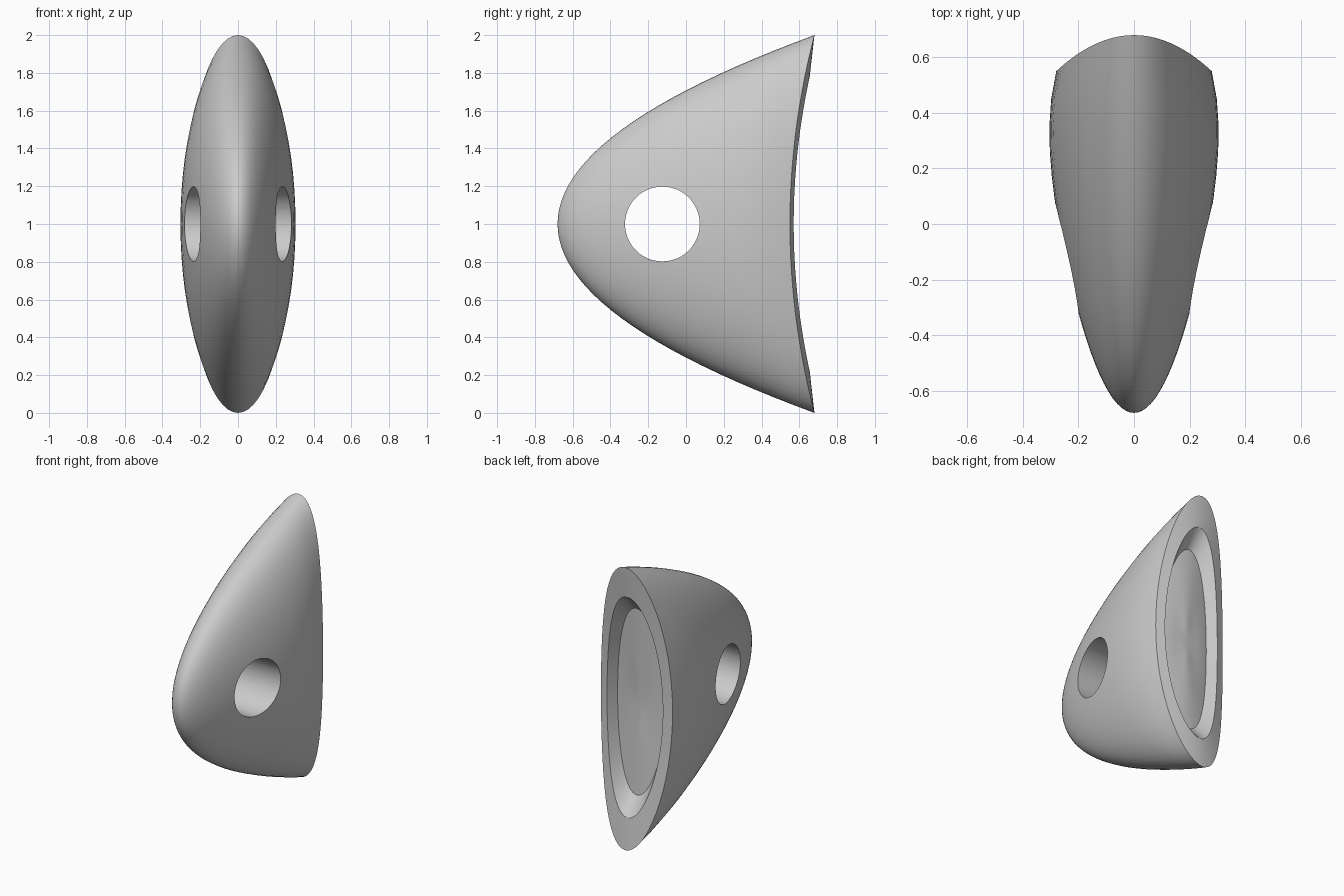
import bpy, bmesh
from math import sin, cos, pi

if "Cube" in bpy.data.objects:
    bpy.data.objects.remove(bpy.data.objects["Cube"])

SEG, RINGS = 64, 24
bm = bmesh.new()


def ring(w, h, y_side, y_tip):
    """Saddle-bent ellipse: the sides lie at y_side, top and bottom at y_tip."""
    out = []
    for i in range(SEG):
        a = 2 * pi * i / SEG
        y = y_side + (y_tip - y_side) * sin(a) ** 2
        out.append(bm.verts.new((w * cos(a), y, 1 + h * sin(a))))
    return out


def bridge(a, b):
    for i in range(SEG):
        j = (i + 1) % SEG
        bm.faces.new((a[i], a[j], b[j], b[i]))


def cap(loop, y):
    tip = bm.verts.new((0, y, 1))
    for i in range(SEG):
        bm.faces.new((tip, loop[i], loop[(i + 1) % SEG]))


# Outer shell: parabolic in side view, slightly pinched towards the rim
loops = []
for k in range(1, RINGS + 1):
    u = k / RINGS
    loops.append(ring(0.37 * u - 0.09 * u ** 11, u,
                      -0.68 + 1.23 * u * u, -0.68 + 1.36 * u * u))

# Rear face: rim lip, sloping groove and recessed dish
loops.append(ring(0.28 * 0.78, 0.78, 0.57, 0.655))
loops.append(ring(0.28 * 0.66, 0.66, 0.50, 0.55))
for s in (0.5, 0.33, 0.16):
    loops.append(ring(0.28 * s, s, 0.50 + 0.02 * (1 - s), 0.52 + 0.045 * s))

cap(loops[0], -0.68)
for a, b in zip(loops, loops[1:]):
    bridge(a, b)
cap(loops[-1], 0.52)
bmesh.ops.recalc_face_normals(bm, faces=bm.faces)

mesh = bpy.data.meshes.new("shell")
bm.to_mesh(mesh)
bm.free()
shell = bpy.data.objects.new("shell", mesh)
bpy.context.collection.objects.link(shell)

# Round hole straight through the sides
bpy.ops.mesh.primitive_cylinder_add(vertices=48, radius=0.198, depth=2,
                                    location=(0, -0.125, 1), rotation=(0, pi / 2, 0))
cutter = bpy.context.object
cutter.name = "hole_cutter"
cutter.hide_render = True

bpy.ops.object.select_all(action='DESELECT')
shell.select_set(True)
bpy.context.view_layer.objects.active = shell
mod = shell.modifiers.new("side_hole", 'BOOLEAN')
mod.operation = 'DIFFERENCE'
mod.solver = 'EXACT'
mod.object = cutter
bpy.ops.object.modifier_apply(modifier=mod.name)
bpy.data.objects.remove(cutter)
bpy.ops.object.shade_smooth_by_angle(angle=pi / 6)
